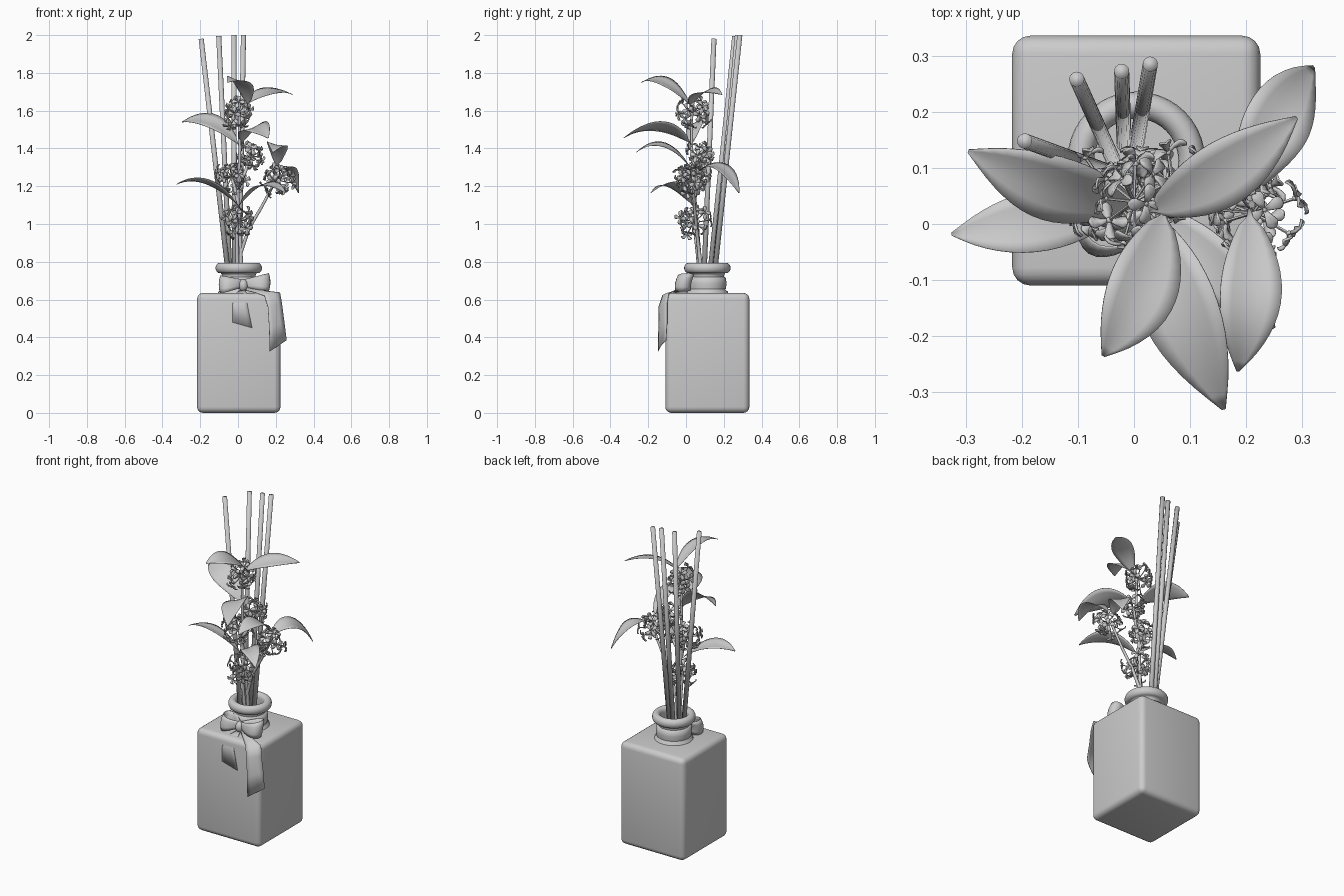
import bpy, bmesh, math, random
from mathutils import Vector, Matrix

if "Cube" in bpy.data.objects:
    bpy.data.objects.remove(bpy.data.objects["Cube"])
random.seed(7)
CX, CY = 0.004, 0.113          # bottle axis


def finish(bm, name, angle=40, solid=0):
    me = bpy.data.meshes.new(name)
    bm.normal_update()
    bm.to_mesh(me)
    bm.free()
    ob = bpy.data.objects.new(name, me)
    bpy.context.collection.objects.link(ob)
    if solid:
        m = ob.modifiers.new("thickness", 'SOLIDIFY')
        m.thickness, m.offset = solid, 0
    bpy.ops.object.select_all(action='DESELECT')
    ob.select_set(True)
    bpy.context.view_layer.objects.active = ob
    bpy.ops.object.shade_smooth_by_angle(angle=math.radians(angle))
    return ob


def grid(bm, rows, closed=False):
    """Skin a list of point rows with quads."""
    vs = [[bm.verts.new(p) for p in r] for r in rows]
    n = len(rows[0])
    for a, b in zip(vs, vs[1:]):
        for i in range(n if closed else n - 1):
            j = (i + 1) % n
            bm.faces.new((a[i], a[j], b[j], b[i]))
    return vs


def tube(bm, pts, r0, r1, sides):
    """Round tube along a path, capped at both ends."""
    pts = [Vector(p) for p in pts]
    rows = []
    for k, p in enumerate(pts):
        d = (pts[min(k + 1, len(pts) - 1)] - pts[max(k - 1, 0)]).normalized()
        u = d.cross(Vector((0.3, 1, 0.1))).normalized()
        v = d.cross(u)
        r = r0 + (r1 - r0) * k / (len(pts) - 1)
        rows.append([p + r * (math.cos(a) * u + math.sin(a) * v)
                     for a in (2 * math.pi * i / sides for i in range(sides))])
    vs = grid(bm, rows, True)
    bm.faces.new(vs[0][::-1])
    bm.faces.new(vs[-1])


def lathe(name, prof, n=40, cap=False):
    bm = bmesh.new()
    rows = [[(CX + r * math.cos(2 * math.pi * i / n), CY + r * math.sin(2 * math.pi * i / n), z)
             for i in range(n)] for r, z in prof]
    vs = grid(bm, rows, True)
    if cap:
        bm.faces.new(vs[-1])
    return finish(bm, name, 60)


def bezier(a, b, c, t):
    return a * (1 - t) ** 2 + b * 2 * t * (1 - t) + c * t * t


# bottle body: rounded square block
bpy.ops.mesh.primitive_cube_add(size=1, location=(CX, CY, 0.3175))
body = bpy.context.object
body.name = "bottle_body"
body.scale = (0.442, 0.445, 0.635)
bpy.ops.object.transform_apply(location=False, rotation=False, scale=True)
bv = body.modifiers.new("rounding", 'BEVEL')
bv.width, bv.segments = 0.032, 4
bpy.ops.object.shade_smooth()

# neck with rounded lip, hollow inside
lip = [(0.099 + 0.024 * math.cos(a), 0.767 + 0.028 * math.sin(a))
       for a in (math.radians(-100 + 20 * i) for i in range(15))]
lathe("bottle_neck", [(0.112, 0.625), (0.108, 0.642), (0.095, 0.652), (0.088, 0.728)]
      + lip + [(0.076, 0.74), (0.076, 0.64)], cap=True)

# ribbon band around the neck
lathe("ribbon_band", [(0.088, 0.652), (0.098, 0.656), (0.102, 0.685), (0.098, 0.715), (0.087, 0.721)])

# reeds: (bottom at neck level, top)
reeds = [((-0.05, 0.095, 0.72), (-0.195, 0.148, 1.98)), ((-0.042, 0.125, 0.72), (-0.102, 0.258, 1.995)),
         ((-0.018, 0.15, 0.72), (-0.022, 0.272, 2.0)), ((0.006, 0.15, 0.72), (0.029, 0.285, 2.0))]
for i, (a, b) in enumerate(reeds):
    a, b = Vector(a), Vector(b)
    bm = bmesh.new()
    tube(bm, [a + (a - b) * 0.06, b], 0.0135, 0.0135, 16)
    finish(bm, f"reed_{i + 1}", 100)

# stems and side branches
stems = [[(0.02, 0.09, 0.65), (0.015, 0.07, 0.85), (0.0, 0.045, 1.15), (0.01, 0.03, 1.4), (0.005, 0.03, 1.6)],
         [(0.02, 0.085, 0.65), (0.015, 0.07, 0.85), (0.06, 0.055, 0.98), (0.125, 0.045, 1.09), (0.21, 0.035, 1.25)],
         [(0.0, 0.08, 0.65), (-0.005, 0.06, 0.85), (-0.005, 0.04, 1.02)],
         [(0.0, 0.045, 1.12), (-0.02, 0.05, 1.2), (-0.035, 0.05, 1.25)],
         [(0.005, 0.035, 1.2), (0.04, 0.06, 1.28), (0.065, 0.075, 1.36)]]
bm = bmesh.new()
for s in stems:
    tube(bm, s, 0.011, 0.007, 10)
finish(bm, "flower_stems", 60)


# flower heads: four-petalled florets on thin stalks around a centre
def flower_head(name, centre, radius, count):
    c = Vector(centre)
    bm = bmesh.new()
    stalks = bmesh.new()
    for i in range(count):
        z = 1 - 2 * (i + 0.5) / count
        a = i * 2.39996 + random.uniform(-0.4, 0.4)
        s = math.sqrt(1 - z * z)
        d = Vector((s * math.cos(a), s * math.sin(a), z))
        p = c + d * radius * random.uniform(0.6, 1.05)
        tube(stalks, [c - d * 0.004, c.lerp(p, 0.5) + Vector((0, 0, -0.004)), p], 0.003, 0.003, 5)
        bmesh.ops.create_icosphere(stalks, subdivisions=1, radius=0.0065, matrix=Matrix.Translation(p))
        tilt = d + Vector([random.uniform(-0.4, 0.4) for _ in range(3)])
        m = Matrix.Translation(p) @ tilt.to_track_quat('Z', 'Y').to_matrix().to_4x4() \
            @ Matrix.Rotation(random.uniform(0, 1.6), 4, 'Z')
        for k in range(4):
            mk = m @ Matrix.Rotation(k * math.pi / 2, 4, 'Z')
            rows = [[mk @ Vector((x, y * w, h + abs(y) * 0.003)) for y in (-1, 0, 1)]
                    for x, w, h in ((0.003, 0.003, 0), (0.014, 0.007, 0.005), (0.026, 0.0115, 0.006),
                                    (0.033, 0.009, 0.003), (0.037, 0.003, 0))]
            grid(bm, rows)
    finish(bm, name + "_petals", 60, 0.004)
    finish(stalks, name + "_stalks", 60)


heads = [((0.0, 0.04, 1.59), 0.085, 14), ((0.07, 0.075, 1.36), 0.07, 11), ((-0.035, 0.045, 1.25), 0.087, 14),
         ((0.212, 0.02, 1.235), 0.08, 14), ((0.005, 0.04, 1.015), 0.087, 14)]
for i, h in enumerate(heads):
    flower_head(f"flower_head_{i + 1}", *h)

# leaves: (base, bend control, tip, half width, roll)
leaves = [((0.055, 0.03, 1.62), (0.03, -0.12, 1.81), (-0.055, -0.235, 1.75), 0.065, -0.25),
          ((0.02, 0.02, 1.62), (0.15, 0.07, 1.74), (0.29, 0.19, 1.685), 0.06, 0.25),
          ((0.01, 0.03, 1.41), (-0.13, 0.05, 1.6), (-0.295, 0.13, 1.54), 0.067, -0.5),
          ((0.02, 0.03, 1.42), (0.07, -0.13, 1.58), (0.16, -0.33, 1.455), 0.073, 0.35),
          ((0.205, 0.03, 1.29), (0.22, -0.12, 1.49), (0.185, -0.262, 1.38), 0.056, -0.2),
          ((0.195, 0.04, 1.26), (0.245, 0.19, 1.39), (0.32, 0.28, 1.165), 0.062, 0.2),
          ((0.0, 0.04, 1.09), (0.13, -0.06, 1.28), (0.25, -0.185, 1.165), 0.052, 0.2),
          ((0.0, 0.035, 1.1), (-0.17, 0.0, 1.28), (-0.325, -0.018, 1.21), 0.055, 0.2)]
for i, (a, b, c, hw, roll) in enumerate(leaves):
    a, b, c = Vector(a), Vector(b), Vector(c)
    rows = []
    for k in range(17):
        t = k / 16
        p = bezier(a, b, c, t)
        d = ((b - a) * (1 - t) + (c - b) * t).normalized()
        side = d.cross(Vector((0, 0, 1))).normalized()
        side = Matrix.Rotation(roll, 3, d) @ side
        up = side.cross(d)
        w = hw * max(0.05, math.sin(math.pi * t ** 1.05) ** 0.85) * (1 if t > 0.12 else 0.5)
        rows.append([p + side * w * s + up * w * 0.13 * abs(s) ** 1.5 for s in (-1, -.6, -.3, 0, .3, .6, 1)])
    bm = bmesh.new()
    grid(bm, rows)
    finish(bm, f"leaf_{i + 1}", 60, 0.002)

# bow loops, widening away from the knot
KX, KY, KZ = 0.028, -0.015, 0.685
for name, sx, length in (("bow_loop_left", -1, 0.128), ("bow_loop_right", 1, 0.142)):
    rows = []
    for k in range(25):
        a = 2 * math.pi * k / 24
        u = 0.5 - 0.5 * math.cos(a)
        y = KY - 0.055 * math.sin(a) * u ** 0.6 + 0.01 * u
        h = 0.02 + 0.028 * u
        rows.append([(KX + sx * length * (u - 0.06 * u * s * s), y - 0.006 * (1 - s * s) + 0.012 * s * u,
                      KZ + h * s + 0.006 * u * sx) for s in (-1, -.5, 0, .5, 1)])
    bm = bmesh.new()
    grid(bm, rows)
    finish(bm, name, 60, 0.004)

# bow knot
bm = bmesh.new()
bmesh.ops.create_uvsphere(bm, u_segments=20, v_segments=12, radius=1)
bmesh.ops.transform(bm, matrix=Matrix.Translation((KX, KY - 0.005, 0.675)) @ Matrix.Diagonal((0.025, 0.028, 0.033, 1)),
                    verts=bm.verts)
finish(bm, "bow_knot")

# ribbon tails: cross rows given as left and right edge points
tails = {"ribbon_tail_right": [((0.03, -0.02, 0.65), (0.05, -0.02, 0.68)), ((0.09, -0.075, 0.637), (0.15, -0.06, 0.645)),
                               ((0.14, -0.125, 0.62), (0.222, -0.09, 0.637)), ((0.158, -0.145, 0.56), (0.232, -0.1, 0.58)),
                               ((0.165, -0.145, 0.45), (0.245, -0.1, 0.48)), ((0.168, -0.148, 0.325), (0.257, -0.105, 0.385))],
         "ribbon_tail_left": [((0.01, -0.02, 0.65), (0.04, -0.02, 0.66)), ((-0.015, -0.07, 0.63), (0.045, -0.07, 0.632)),
                              ((-0.025, -0.1, 0.61), (0.045, -0.1, 0.61)), ((-0.03, -0.111, 0.57), (0.05, -0.111, 0.57)),
                              ((-0.03, -0.111, 0.48), (0.075, -0.111, 0.45))]}
for name, edges in tails.items():
    bm = bmesh.new()
    grid(bm, [[Vector(l).lerp(Vector(r), s / 4) - Vector((0, 0.006 * (1 - (s / 2 - 1) ** 2) if "right" in name else 0, 0))
               for s in range(5)] for l, r in edges])
    finish(bm, name, 60, 0.003)
